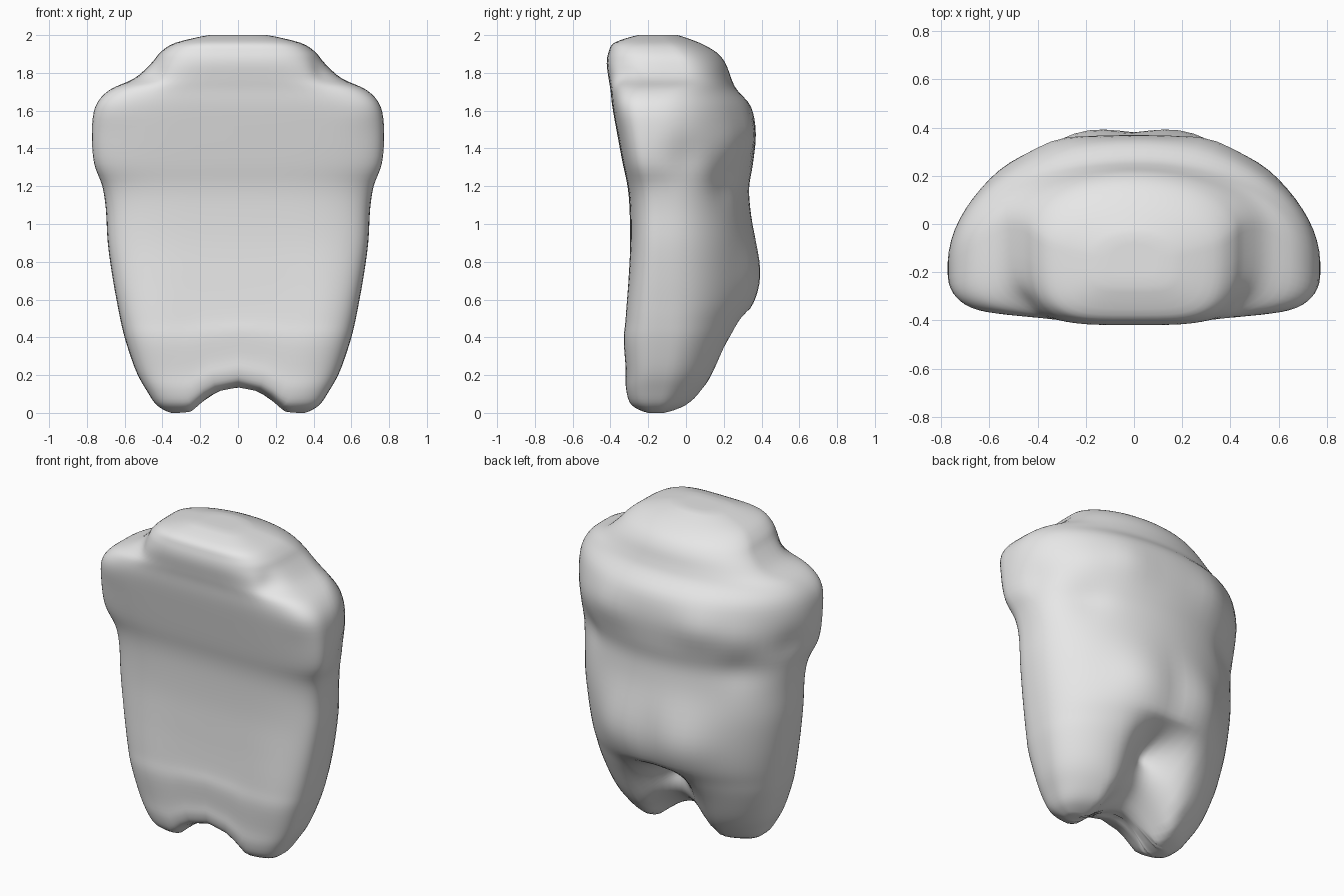
import bpy, bmesh, math
from mathutils import Vector

if "Cube" in bpy.data.objects:
    bpy.data.objects.remove(bpy.data.objects["Cube"])

grey = bpy.data.materials.new("plain_grey")
grey.use_nodes = True
grey.diffuse_color = (0.8, 0.8, 0.8, 1)
grey.node_tree.nodes["Principled BSDF"].inputs["Base Color"].default_value = (0.8, 0.8, 0.8, 1)

# Body levels: height, half width, y of widest point, front y, back y
LEVELS = [
    (0.0, .36, -.15, -.22, -.08), (.04, .43, -.14, -.3, .04), (.12, .485, -.12, -.33, .13),
    (.22, .54, -.1, -.335, .2), (.38, .595, -.08, -.35, .27), (.48, .62, -.08, -.34, .31),
    (.58, .64, -.08, -.33, .345), (.72, .665, -.08, -.315, .36), (.9, .69, -.08, -.3, .36),
    (1.08, .7, -.08, -.3, .34), (1.2, .72, -.1, -.31, .335), (1.32, .765, -.15, -.335, .355),
    (1.48, .775, -.16, -.365, .37), (1.62, .755, -.15, -.39, .345), (1.71, .68, -.1, -.4, .27),
    (1.77, .55, -.02, -.41, .24), (1.85, .46, -.02, -.42, .21), (1.91, .41, -.06, -.41, .16),
    (1.96, .33, -.1, -.38, .07), (2.0, .16, -.14, -.26, -.04),
]
# Swellings and dents, mirrored: x, y, z, radius, outward push
SWELLS = [
    (.66, -.04, 1.36, .1, -.05), (.52, .2, 1.22, .12, -.025), (.5, .22, 1.42, .13, .02),
    (.48, -.35, 1.8, .08, -.03), (.3, .32, 1.47, .13, .03), (.2, .36, .72, .2, .05),
    (.64, -.3, 1.62, .1, .02), (0, .2, .28, .19, -.17),
]
STEPS, SIDES = 4, 72


def blend(a, b, c, d, t):
    """Smooth curve through b and c."""
    return b + t / 2 * (c - a + t * (2*a - 5*b + 4*c - d + t * (3*(b - c) + d - a)))


def level_list():
    out = []
    last = len(LEVELS) - 1
    for i in range(last):
        rows = [LEVELS[max(0, min(last, i + k))] for k in (-1, 0, 1, 2)]
        for s in range(STEPS):
            out.append([blend(*v, s / STEPS) for v in zip(*rows)])
    return out + [LEVELS[-1]]


def sculpt(p):
    """Push swellings and dents, hollow the front, then lift the bottom notch."""
    x, y, z = p
    push = 0
    for cx, cy, cz, r, amount in SWELLS:
        d2 = (abs(x) - cx)**2 + (y - cy)**2 + (z - cz)**2
        push += amount * math.exp(-d2 / r**2)
    out = Vector((x, y + .1, 0))
    if out.length > 1e-4:
        p = p + out.normalized() * push
    if y < -.2:
        p.y += .025 * math.exp(-(x / .38)**4 - ((z - .45) / .35)**2)
    notch = max(0, 1 - (x / .25)**2) * max(0, 1 - z / .55)
    p.z += notch * (.14 + .5 * max(0, y + .12))
    return p


def ring(bm, level, scale=1):
    z, w, mid, front, back = level
    verts = []
    for i in range(SIDES):
        a = math.tau * i / SIDES
        c, s = math.cos(a), math.sin(a)
        n, reach = (2 / 2, back - mid) if s > 0 else (2 / 4, mid - front)
        x = math.copysign(abs(c)**n, c) * w * scale
        y = mid + math.copysign(abs(s)**n, s) * reach * scale
        verts.append(bm.verts.new(sculpt(Vector((x, y, z)))))
    return verts


# Body shell
bm = bmesh.new()
levels = level_list()
rings = [ring(bm, levels[0], k) for k in (.2, .4, .6, .8)]
rings += [ring(bm, lv) for lv in levels]
rings += [ring(bm, levels[-1], k) for k in (.6, .2)]
for low, high in zip(rings, rings[1:]):
    for i in range(SIDES):
        j = (i + 1) % SIDES
        bm.faces.new((low[i], low[j], high[j], high[i]))
bm.faces.new(rings[0][::-1])
bm.faces.new(rings[-1])
bmesh.ops.smooth_vert(bm, verts=bm.verts, factor=.4, use_axis_x=True, use_axis_y=True, use_axis_z=True)
bmesh.ops.recalc_face_normals(bm, faces=bm.faces)

mesh = bpy.data.meshes.new("body")
bm.to_mesh(mesh)
bm.free()
mesh.materials.append(grey)
body = bpy.data.objects.new("body", mesh)
bpy.context.collection.objects.link(body)
bpy.context.view_layer.objects.active = body
body.select_set(True)
bpy.ops.object.shade_smooth()
